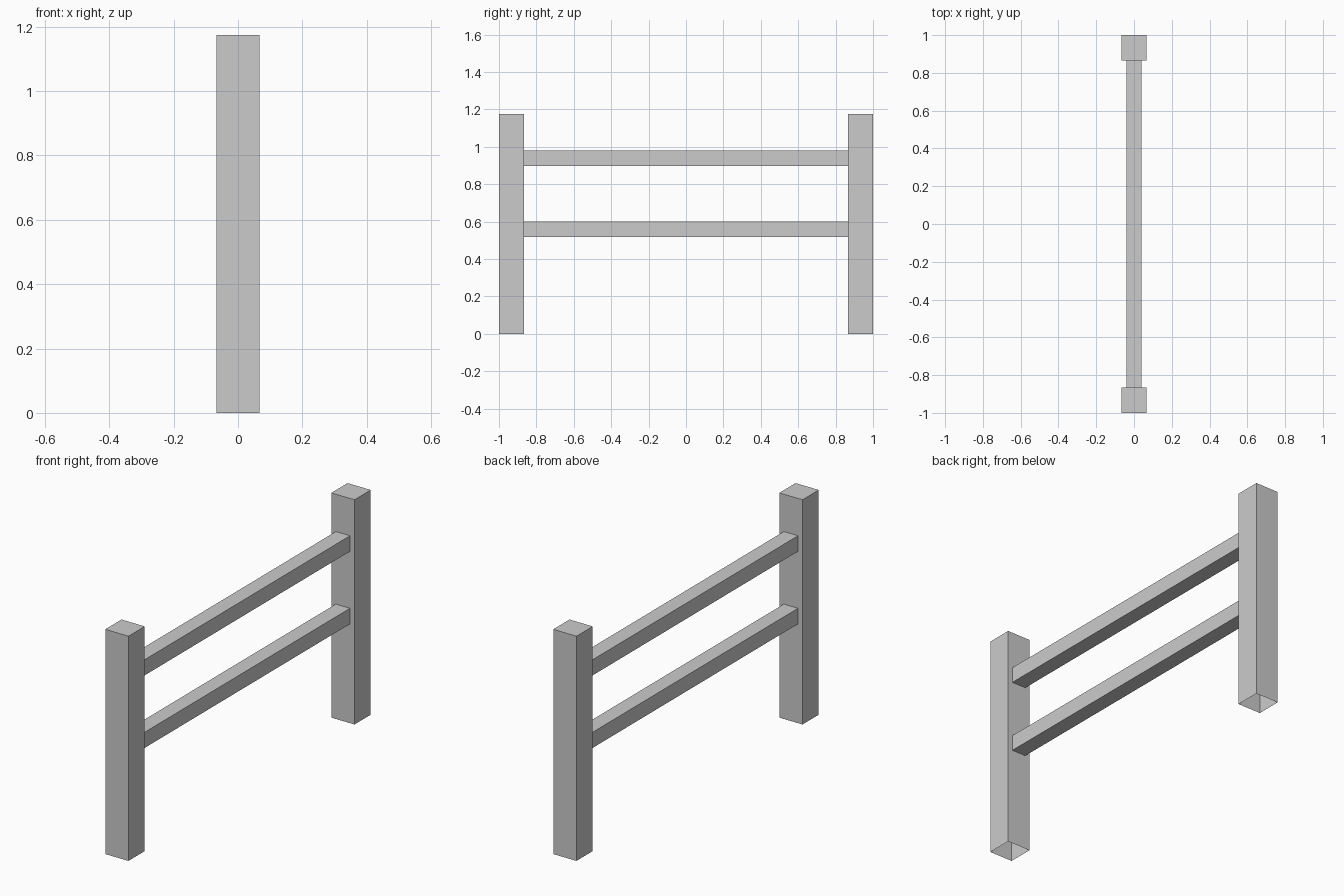
import bpy
import bmesh
from mathutils import Vector

if "Cube" in bpy.data.objects:
    bpy.data.objects.remove(bpy.data.objects["Cube"])

POST_W, POST_H = 0.134, 1.174
RAIL_W = 0.082
INNER_Y = 1.0 - POST_W


def box(name, center, size, is_hidden):
    """Flat-shaded box without the faces whose normal is_hidden() selects."""
    bm = bmesh.new()
    bmesh.ops.create_cube(bm, size=1.0)
    bm.normal_update()
    hidden = [f for f in bm.faces if is_hidden(f.normal)]
    bmesh.ops.delete(bm, geom=hidden, context='FACES_ONLY')
    bmesh.ops.scale(bm, vec=Vector(size), verts=bm.verts)
    mesh = bpy.data.meshes.new(name)
    bm.to_mesh(mesh)
    bm.free()
    obj = bpy.data.objects.new(name, mesh)
    obj.location = center
    bpy.context.collection.objects.link(obj)
    return obj


# Square posts, open underneath
for name, side in (("front_post", -1), ("back_post", 1)):
    box(name, (0, side * (1.0 - POST_W / 2), POST_H / 2),
        (POST_W, POST_W, POST_H), lambda n: n.z < -0.5)

# Rails butted against the posts, open at the hidden ends
for name, z in (("lower_rail", 0.559), ("upper_rail", 0.938)):
    box(name, (0, 0, z), (RAIL_W, 2 * INNER_Y, RAIL_W),
        lambda n: abs(n.y) > 0.5)
